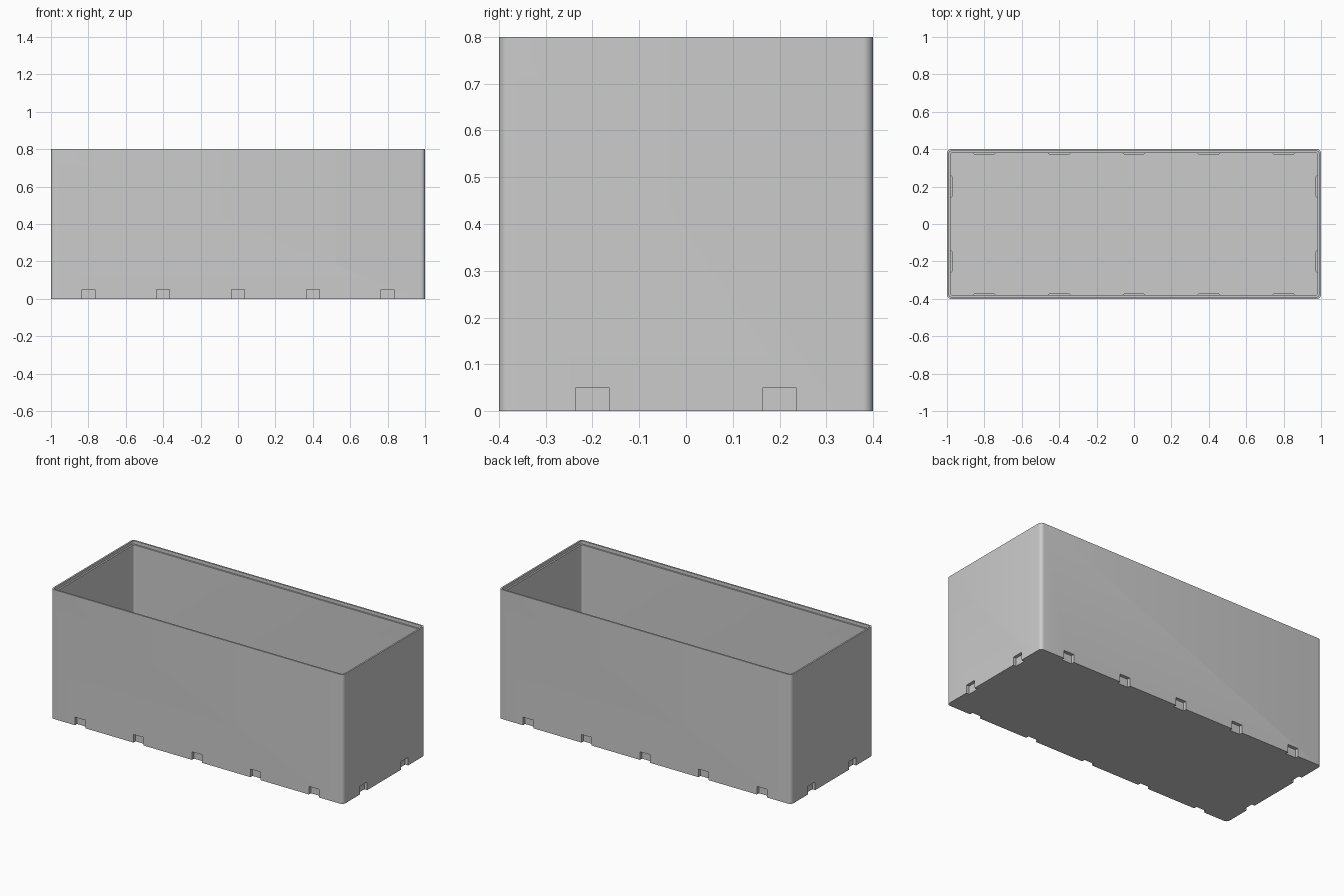
import bpy, bmesh, math

cube = bpy.data.objects.get("Cube")
if cube:
    bpy.data.objects.remove(cube, do_unlink=True)

L, W, H = 2.0, 0.8, 0.8
WALL, LIP, FLOOR = 0.02, 0.01, 0.02
NOTCH_W, NOTCH_H, NOTCH_D = 0.07, 0.05, 0.02

grey = bpy.data.materials.new("plain grey")
grey.use_nodes = True
COLOUR = (0.6, 0.6, 0.6, 1)
grey.diffuse_color = COLOUR
grey.node_tree.nodes["Principled BSDF"].inputs["Base Color"].default_value = COLOUR


def rounded_ring(bm, inset, z, radius, steps=6):
    """Rounded rectangle loop, set in from the outer size."""
    ring = []
    for i, (sx, sy) in enumerate([(1, 1), (-1, 1), (-1, -1), (1, -1)]):
        cx, cy = sx * (L / 2 - inset - radius), sy * (W / 2 - inset - radius)
        for k in range(steps + 1):
            a = math.pi / 2 * (i + k / steps)
            ring.append(bm.verts.new((cx + radius * math.cos(a), cy + radius * math.sin(a), z)))
    return ring


def finish(name, bm):
    bmesh.ops.recalc_face_normals(bm, faces=bm.faces)
    mesh = bpy.data.meshes.new(name)
    bm.to_mesh(mesh)
    bm.free()
    mesh.materials.append(grey)
    obj = bpy.data.objects.new(name, mesh)
    bpy.context.collection.objects.link(obj)
    return obj


def slots():
    """Place and inward turn of every notch: five per long side, two per end."""
    for side in (-1, 1):
        for i in range(5):
            yield (-0.8 + 0.4 * i, side * W / 2), (0, -side)
        for y in (-0.2, 0.2):
            yield (side * L / 2, y), (-side, 0)


def prism(bm, place, inward, outline, z0, z1):
    """Upright prism from (along, depth) points at a wall."""
    loops = []
    for z in (z0, z1):
        loops.append([bm.verts.new((place[0] + inward[0] * d - inward[1] * a,
                                    place[1] + inward[1] * d + inward[0] * a, z))
                      for a, d in outline])
    lo, hi = loops
    bm.faces.new(lo)
    bm.faces.new(hi)
    for i in range(len(lo)):
        j = (i + 1) % len(lo)
        bm.faces.new((lo[i], lo[j], hi[j], hi[i]))


# Open tray: outer wall, rim, stepped lip, inner wall and floor
bm = bmesh.new()
profile = [(0, 0, 0.022), (0, H, 0.022), (LIP, H, 0.014), (LIP, H - 0.02, 0.014),
           (WALL, H - 0.02, 0.008), (WALL, FLOOR, 0.008)]
rings = [rounded_ring(bm, *p) for p in profile]
for a, b in zip(rings, rings[1:]):
    for i in range(len(a)):
        j = (i + 1) % len(a)
        bm.faces.new((a[i], a[j], b[j], b[i]))
bm.faces.new(rings[0])
bm.faces.new(rings[-1])
tray = finish("tray", bm)

# Pads that back each notch on the inside
bm = bmesh.new()
half = NOTCH_W / 2 + 0.025
for place, inward in slots():
    prism(bm, place, inward, [(-half, 0.012), (half, 0.012), (half, 0.022),
                              (half - 0.01, 0.031), (0.01 - half, 0.031), (-half, 0.022)],
          0.01, NOTCH_H + 0.02)
pads = finish("notch_pads", bm)

# Cutter for the notches in the lower edge
bm = bmesh.new()
half = NOTCH_W / 2
for place, inward in slots():
    prism(bm, place, inward, [(-half, -0.02), (half, -0.02), (half, NOTCH_D), (-half, NOTCH_D)],
          -0.02, NOTCH_H)
cutter = finish("notch_cutter", bm)
cutter.hide_render = True
cutter.hide_set(True)

for name, operation, tool in (("pads", 'UNION', pads), ("notches", 'DIFFERENCE', cutter)):
    mod = tray.modifiers.new(name, 'BOOLEAN')
    mod.operation, mod.object, mod.solver = operation, tool, 'EXACT'

# Bake the modifiers, then drop the helpers
bpy.context.view_layer.update()
baked = bpy.data.meshes.new_from_object(tray.evaluated_get(bpy.context.evaluated_depsgraph_get()))
tray.modifiers.clear()
tray.data = baked
for helper in (pads, cutter):
    bpy.data.objects.remove(helper, do_unlink=True)

bpy.ops.object.select_all(action='DESELECT')
tray.select_set(True)
bpy.context.view_layer.objects.active = tray
bpy.ops.object.shade_smooth_by_angle(angle=math.radians(35))
